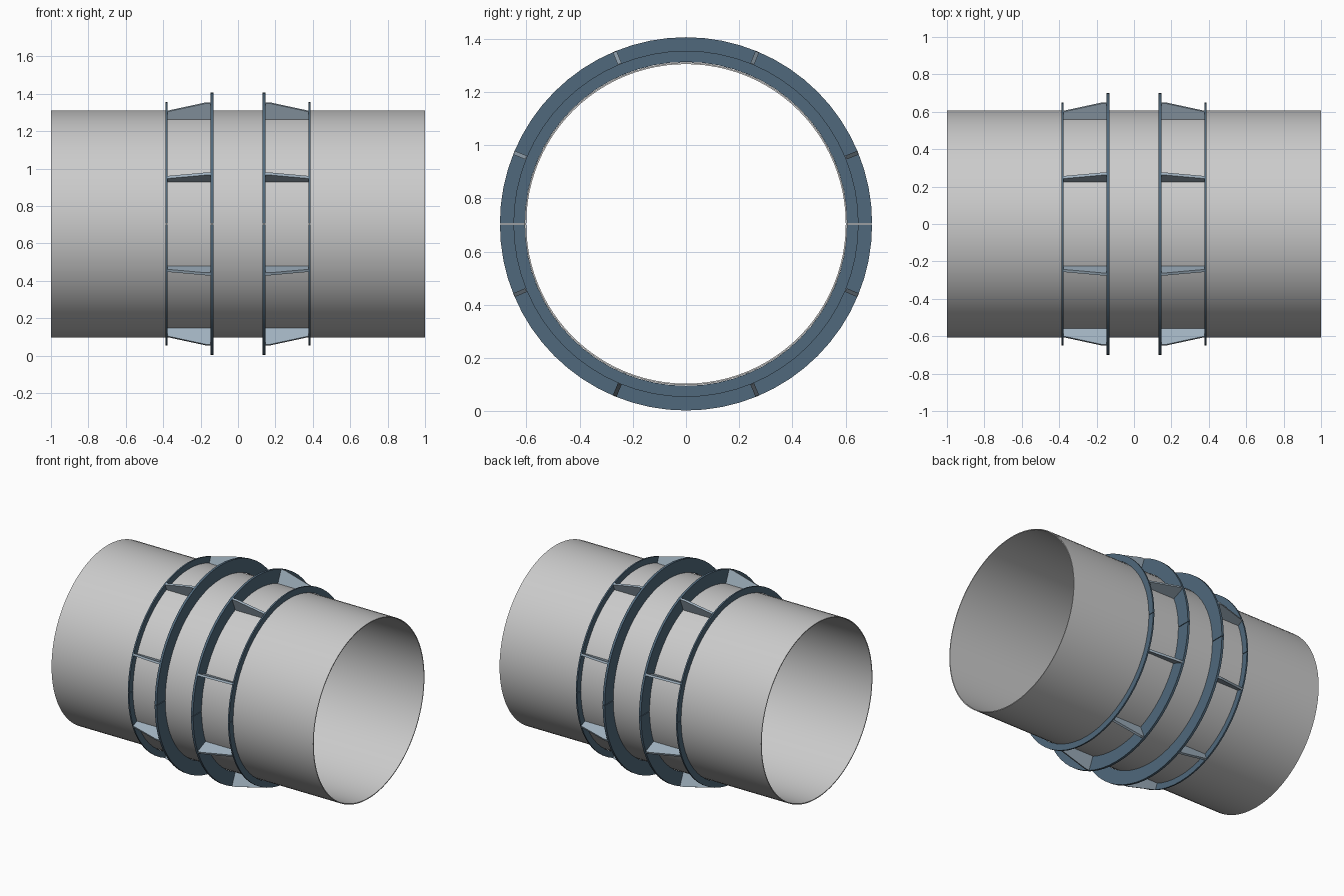
import bpy, bmesh
from math import pi, cos, sin, radians
from mathutils import Matrix

if "Cube" in bpy.data.objects:
    bpy.data.objects.remove(bpy.data.objects["Cube"])

CZ = 0.704          # height of the pipe axis
PIPE_R = 0.607
GAP = 0.002         # half the seam between the ring halves


def material(name, rgb):
    m = bpy.data.materials.new(name)
    m.diffuse_color = (*rgb, 1)
    m.use_nodes = True
    m.node_tree.nodes["Principled BSDF"].inputs["Base Color"].default_value = m.diffuse_color
    return m


BLUE = material("dark_blue", (0.08, 0.14, 0.20))
STEEL = material("blue_grey", (0.35, 0.44, 0.52))


def finish(bm, name, mat=None, smooth=True):
    bmesh.ops.recalc_face_normals(bm, faces=bm.faces)
    me = bpy.data.meshes.new(name)
    bm.to_mesh(me)
    bm.free()
    ob = bpy.data.objects.new(name, me)
    bpy.context.collection.objects.link(ob)
    if mat:
        me.materials.append(mat)
    if smooth:
        bpy.ops.object.select_all(action='DESELECT')
        ob.select_set(True)
        bpy.context.view_layer.objects.active = ob
        bpy.ops.object.shade_smooth_by_angle(angle=radians(30))
    return ob


def annulus(bm, x0, x1, r_in, r_out, start, sweep, seg, dz=0.0):
    """Sweep a rectangular section around the x axis."""
    closed = abs(sweep - 2 * pi) < 1e-6
    section = [(x0, r_in), (x1, r_in), (x1, r_out), (x0, r_out)]
    loops = []
    for i in range(seg if closed else seg + 1):
        a = start + sweep * i / seg
        loops.append([bm.verts.new((x, r * cos(a), CZ + dz + r * sin(a))) for x, r in section])
    for i in range(seg):
        p, q = loops[i], loops[(i + 1) % len(loops)]
        for k in range(4):
            n = (k + 1) % 4
            bm.faces.new((p[k], p[n], q[n], q[k]))
    if not closed:
        bm.faces.new(loops[0])
        bm.faces.new(loops[-1])


# Main pipe with a thin wall
bm = bmesh.new()
annulus(bm, -1, 1, PIPE_R - 0.006, PIPE_R, 0, 2 * pi, 96)
finish(bm, "pipe")

for side, label in ((-1, "left"), (1, "right")):
    # Large inner flange and small outer flange, each in two halves
    for part, xa, xb, r in (("large_flange", 0.131, 0.147, 0.70),
                            ("small_flange", 0.378, 0.388, 0.649)):
        for start, half, dz in ((0, "upper", GAP), (pi, "lower", -GAP)):
            bm = bmesh.new()
            annulus(bm, side * xa, side * xb, PIPE_R, r, start, pi, 32, dz)
            finish(bm, f"{part}_{label}_{half}", BLUE)

    # Eight tapered ribs between the two flanges
    profile = [(0.147, PIPE_R - 0.003), (0.147, 0.70), (0.172, 0.70),
               (0.378, 0.652), (0.378, PIPE_R - 0.003)]
    for i in range(8):
        bm = bmesh.new()
        face = bm.faces.new([bm.verts.new((side * x, -0.0075, r)) for x, r in profile])
        ext = bmesh.ops.extrude_face_region(bm, geom=[face], use_keep_orig=True)
        for v in ext["geom"]:
            if isinstance(v, bmesh.types.BMVert):
                v.co.y += 0.015
        spin = Matrix.Translation((0, 0, CZ)) @ Matrix.Rotation(radians(22.5 + 45 * i), 4, 'X')
        bm.transform(spin)
        finish(bm, f"rib_{label}_{i + 1}", STEEL, smooth=False)
